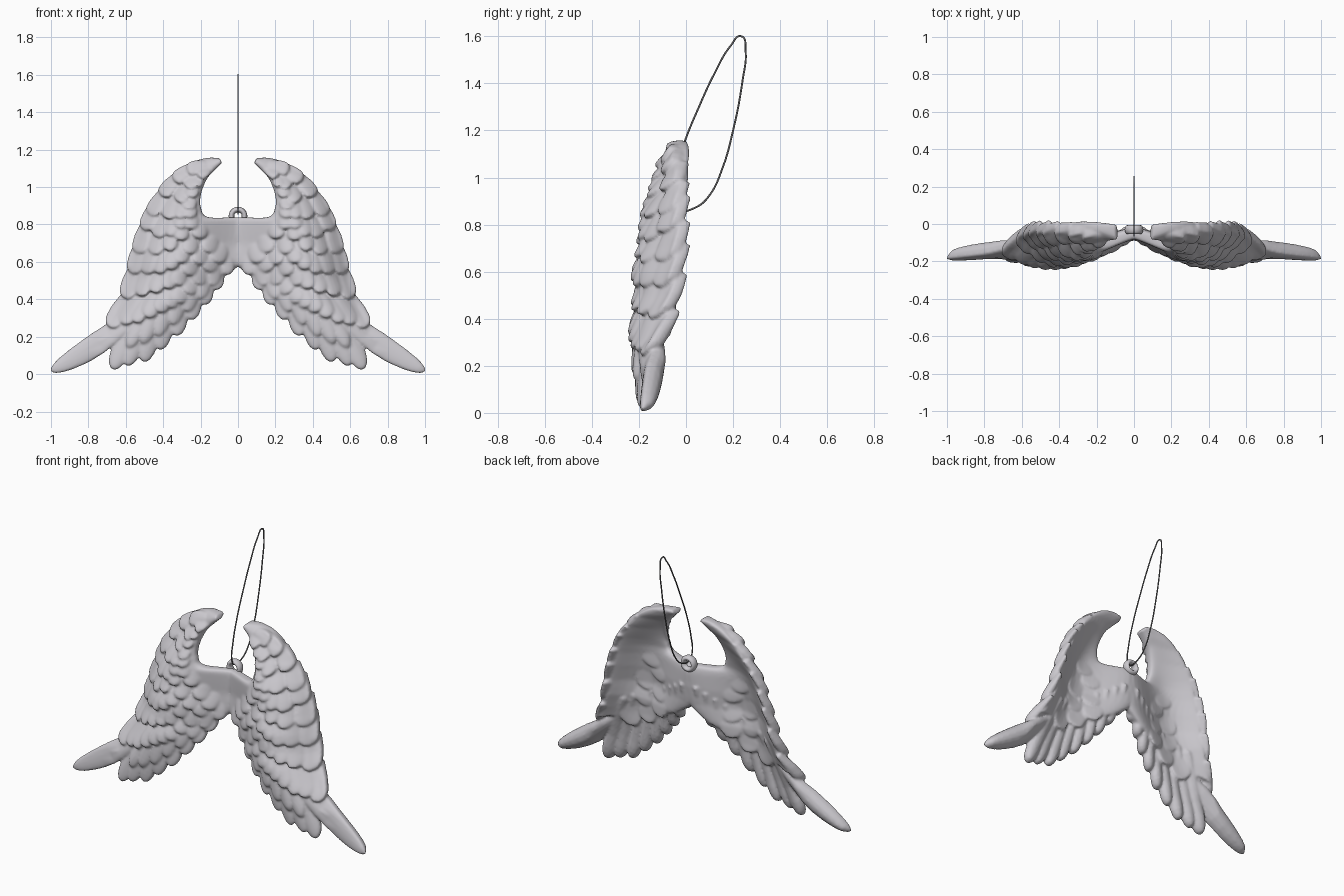
import bpy, bmesh, math, random
from mathutils import Vector

if "Cube" in bpy.data.objects:
    bpy.data.objects.remove(bpy.data.objects["Cube"])

random.seed(4)


def material(name, rgb):
    m = bpy.data.materials.new(name)
    m.diffuse_color = (*rgb, 1)
    m.use_nodes = True
    m.node_tree.nodes["Principled BSDF"].inputs["Base Color"].default_value = m.diffuse_color
    return m


grey = material("soft grey", (0.60, 0.585, 0.62))
dark = material("dark cord", (0.15, 0.15, 0.155))


def table(rows, v):
    """Linear lookup in (key, value) rows."""
    if v <= rows[0][0]:
        return rows[0][1]
    for (a, p), (b, q) in zip(rows, rows[1:]):
        if v <= b:
            return p + (q - p) * (v - a) / (b - a)
    return rows[-1][1]


def spline(pts, t):
    """Catmull-Rom through 2D points, t in 0..1."""
    n = len(pts) - 1
    f = min(max(t, 0), 1) * n
    i = min(int(f), n - 1)
    f -= i
    a, b, c, d = (Vector(pts[min(max(j, 0), n)]) for j in (i - 1, i, i + 1, i + 2))
    return 0.5 * (2 * b + (c - a) * f + (2 * a - 5 * b + 4 * c - d) * f * f
                  + (3 * b - a - 3 * c + d) * f ** 3)


# Wing surface: leading edge x, its depth, and the height of the arch, all by z
EDGE_X = [(0, .80), (.25, .69), (.41, .62), (.55, .58), (.68, .55), (.79, .52),
          (.89, .48), (.98, .43), (1.06, .36), (1.12, .26), (1.17, .14)]
EDGE_Y = [(0, -.18), (.2, -.155), (.3, -.12), (.5, -.055), (.7, -.035), (1.0, -.03), (1.16, -.06)]
ARCH = [(0, .02), (.2, .055), (.3, .09), (.4, .12), (.6, .16), (.85, .14), (1.0, .10),
        (1.1, .05), (1.16, .03)]
THICK = 0.08


def front_y(x, z):
    d = max(table(EDGE_X, z) - abs(x), 0)
    if d < .22:
        f = math.sin(math.pi / 2 * d / .22)
    else:
        s = min((d - .22) / .35, 1)
        f = 1 - .65 * s * s * (3 - 2 * s)
    return table(EDGE_Y, z) - table(ARCH, z) * f


bm = bmesh.new()


def loft(rings):
    """Skin a list of closed rings and cap both ends."""
    vs = [[bm.verts.new(p) for p in r] for r in rings]
    n = len(vs[0])
    for a, b in zip(vs, vs[1:]):
        for i in range(n):
            bm.faces.new((a[i], a[(i + 1) % n], b[(i + 1) % n], b[i]))
    bm.faces.new(vs[0])
    bm.faces.new(vs[-1][::-1])


def feather(root, tip, width, lift0=-.03, lift1=.025, bulge=.018, depth=.06,
            back=False, bend=0, taper=.75):
    """Rounded blade that follows the wing surface."""
    root, tip = Vector(root), Vector(tip)
    along = tip - root
    side = Vector((along.y, -along.x)).normalized()
    base, sgn = (THICK, 1) if back else (0, -1)
    rings = []
    for t in (0, .06, .15, .27, .4, .52, .64, .74, .82, .89, .94, .975, .993, 1):
        w = .6 + .4 * min(1, t / .5)
        e = 1.0
        if t > taper:
            e = math.sqrt(max(1 - ((t - taper) / (1 - taper)) ** 2, .003))
        if t < .06:
            e = .5
        c = root + along * t + side * bend * math.sin(math.pi * t)
        lift = lift0 + (lift1 - lift0) * t
        ring = []
        for k in range(14):
            a = 2 * math.pi * k / 14
            p = c + side * (math.cos(a) * width * w * e)
            s = math.sin(a)
            off = lift + (s * bulge if s > 0 else s * depth) * (.35 + .65 * e) * min(e * 2, 1)
            ring.append((p.x, front_y(p.x, p.y) + base + sgn * off, p.y))
        rings.append(ring)
    loft(rings)


# Smooth core of the wing, from hooked top to the centre web and lower edge
core_out = [(.10, 1.155), (.17, 1.155), (.26, 1.125), (.35, 1.05), (.43, .94), (.48, .82),
            (.52, .68), (.555, .54), (.60, .42), (.65, .32)]
core_in = [(.085, 1.13), (.13, 1.085), (.168, 1.04), (.198, .96), (.198, .89), (.155, .838),
           (-.06, .83), (-.06, .72), (-.06, .63), (.10, .50)]
rings = []
for i in range(55):
    o, n = spline(core_out, i / 54), spline(core_in, i / 54)
    ring = []
    for k in range(40):
        a = 2 * math.pi * k / 40
        p = o.lerp(n, .5 - .5 * math.cos(a))
        s = math.sin(a)
        y = front_y(p.x, p.y) + THICK / 2
        ring.append((p.x, y + THICK / 2 * math.copysign(abs(s) ** .6, s), p.y))
    rings.append(ring)
loft(rings)

# Covert rows: short overlapping feathers, lowest row first
row_out = [(.69, .245), (.605, .40), (.565, .53), (.535, .65), (.505, .76), (.465, .86),
           (.41, .955), (.345, 1.035), (.265, 1.095)]
row_in = [(.12, .60), (.16, .66), (.215, .715), (.255, .775), (.265, .83), (.265, .89),
          (.255, .95), (.235, 1.0), (.20, 1.055)]
for k in range(9):
    o, n = Vector(row_out[k]), Vector(row_in[k])
    up = Vector(row_out[k + 1]) if k < 8 else Vector((.18, 1.12))
    d_out = (o - up).normalized()
    d_in = Vector(((.4, .35, .2, .1, .1, .12, .2, .35, .55)[k], -.9)).normalized()
    count = max(3, round((o - n).length / .07) + 1)
    sag = .075 - .006 * k
    for j in range(count):
        t = j / (count - 1)
        tip = o.lerp(n, t) + Vector((-.4, -.9)) * sag * math.sin(math.pi * t)
        d = d_out.lerp(d_in, min(1, t * 1.2)).normalized()
        tip += d * random.uniform(-.014, .014)
        length = (.21 - .012 * k) * (1 - .35 * t)
        edge = t < .2
        feather(tip - d * length, tip, .046 - .0012 * k, lift0=-.015 if edge else -.03,
                lift1=.036 * (1 - .55 * t) * (1 - .05 * k), depth=.058 if edge else .035)
        # matching, flatter feathers in the hollow back
        if k < 4 and .25 < t < .85 and j % 2:
            feather(tip - d * length * 1.3, tip, .06, lift0=-.02, lift1=.006,
                    bulge=.008, depth=.04, back=True)

# Flight feathers fanning along the trailing edge
tips = [(.67, .025), (.595, .045), (.505, .065), (.42, .13), (.33, .205), (.25, .29),
        (.18, .37), (.12, .45), (.065, .53)]
for i, tip in enumerate(tips):
    t = i / (len(tips) - 1)
    root = Vector((.47, .50)).lerp(Vector((.05, .72)), t)
    feather(root, tip, .05 - .008 * t, lift0=-.04, lift1=-.003, bulge=.02, depth=.05, taper=.8)
    if 0 < i < 8:   # shorter layer lying over the gaps
        mid = Vector(tip).lerp(Vector(tips[i - 1]), .5)
        feather(root, mid.lerp(root, .22), .042, lift0=-.03, lift1=.012, depth=.05)

# Long outermost feather
feather((.50, .37), (1.0, .014), .062, lift0=0, lift1=.008, bulge=.018, depth=.07,
        bend=.022, taper=.52)

bmesh.ops.recalc_face_normals(bm, faces=bm.faces)
me = bpy.data.meshes.new("wings")
bm.to_mesh(me)
bm.free()
wings = bpy.data.objects.new("wings", me)
bpy.context.collection.objects.link(wings)
bpy.context.view_layer.objects.active = wings
wings.select_set(True)

# Mirror, fuse everything into one sculpted skin and soften it
mir = wings.modifiers.new("mirror", 'MIRROR')
mir.use_mirror_merge = False
rem = wings.modifiers.new("fuse", 'REMESH')
rem.mode = 'VOXEL'
rem.voxel_size = .008
rem.use_smooth_shade = True
smo = wings.modifiers.new("soften", 'SMOOTH')
smo.factor = .5
smo.iterations = 2
for name in ("mirror", "fuse", "soften"):
    bpy.ops.object.modifier_apply(modifier=name)
wings.data.materials.clear()
wings.data.materials.append(grey)
bpy.ops.object.shade_smooth()

# Hanging eyelet on the web
bpy.ops.mesh.primitive_torus_add(location=(0, -.03, .845), rotation=(math.pi / 2, 0, 0),
                                 major_radius=.035, minor_radius=.015,
                                 major_segments=32, minor_segments=12)
eyelet = bpy.context.object
eyelet.name = "eyelet"
eyelet.scale.z = 1.6
eyelet.data.materials.append(grey)
bpy.ops.object.shade_smooth()

# Cord loop leaning backwards, in the plane x = 0
cord_path = [(-.035, .862), (.045, .875), (.10, .925), (.155, 1.04), (.20, 1.2), (.24, 1.41),
             (.253, 1.54), (.235, 1.6), (.19, 1.56), (.12, 1.44), (.055, 1.30), (-.01, 1.14),
             (-.05, 1.0), (-.06, .90)]
cu = bpy.data.curves.new("cord", 'CURVE')
cu.dimensions = '3D'
cu.bevel_depth = .004
cu.bevel_resolution = 2
sp = cu.splines.new('BEZIER')
sp.bezier_points.add(len(cord_path) - 1)
for b, (y, z) in zip(sp.bezier_points, cord_path):
    b.co = (0, y, z)
    b.handle_left_type = b.handle_right_type = 'AUTO'
sp.use_cyclic_u = True
cu.materials.append(dark)
cord = bpy.data.objects.new("cord", cu)
bpy.context.collection.objects.link(cord)
